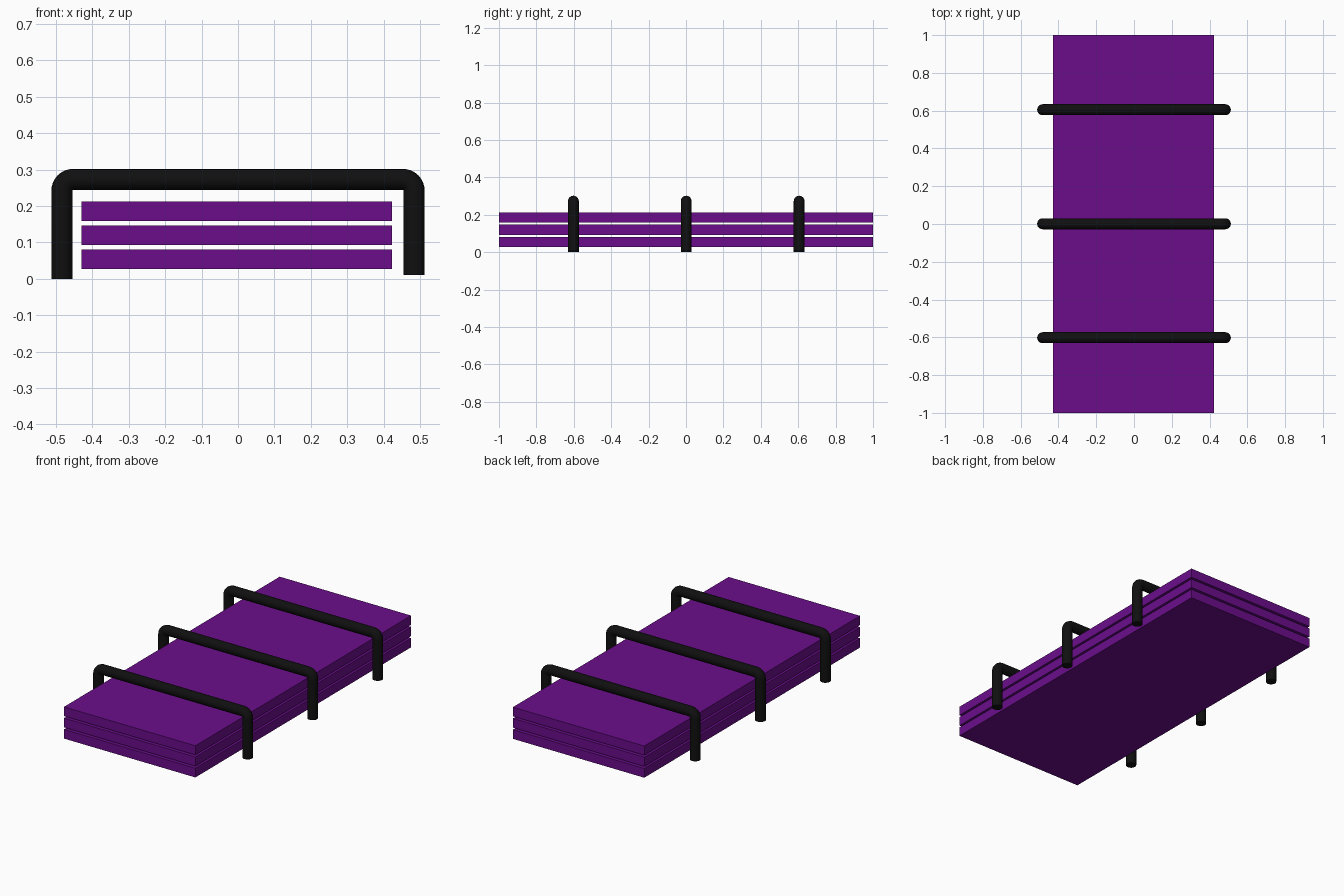
import bpy
import math

cube = bpy.data.objects.get("Cube")
if cube:
    bpy.data.objects.remove(cube, do_unlink=True)


def material(name, rgb):
    m = bpy.data.materials.new(name)
    m.use_nodes = True
    m.diffuse_color = (*rgb, 1)
    m.node_tree.nodes["Principled BSDF"].inputs["Base Color"].default_value = (*rgb, 1)
    return m


purple = material("purple", (0.145, 0.004, 0.26))
black = material("black", (0.005, 0.005, 0.005))


def slab(name, z):
    bpy.ops.mesh.primitive_cube_add(size=1, location=(-0.003, 0, z))
    ob = bpy.context.object
    ob.name = name
    ob.scale = (0.853, 2, 0.054)
    bpy.ops.object.transform_apply(location=False, rotation=False, scale=True)
    ob.data.materials.append(purple)


def bracket(name, y):
    half, top, bend, steps = 0.484, 0.273, 0.031, 8
    # Path: left leg up, rounded corner, crossbar, rounded corner, right leg down
    path = [(-half, 0.0)]
    for side, start in ((-1, math.pi), (1, math.pi / 2)):
        for i in range(steps + 1):
            a = start - i / steps * math.pi / 2
            path.append((side * (half - bend) + bend * math.cos(a),
                         top - bend + bend * math.sin(a)))
    path.append((half, 0.01))

    curve = bpy.data.curves.new(name, "CURVE")
    curve.dimensions = "3D"
    curve.bevel_depth = 0.029
    curve.bevel_resolution = 6
    curve.use_fill_caps = True
    spline = curve.splines.new("POLY")
    spline.points.add(len(path) - 1)
    for p, (x, z) in zip(spline.points, path):
        p.co = (x, 0, z, 1)
    curve.materials.append(black)

    ob = bpy.data.objects.new(name, curve)
    ob.location.y = y
    bpy.context.collection.objects.link(ob)
    bpy.ops.object.select_all(action="DESELECT")
    ob.select_set(True)
    bpy.context.view_layer.objects.active = ob
    bpy.ops.object.convert(target="MESH")
    bpy.ops.object.shade_smooth_by_angle(angle=math.radians(40))


# Stacked boards
for name, z in (("bottom_board", 0.054), ("middle_board", 0.12), ("top_board", 0.186)):
    slab(name, z)

# Bent tube brackets over the stack
for name, y in (("front_bracket", -0.602), ("middle_bracket", 0.001), ("back_bracket", 0.605)):
    bracket(name, y)
